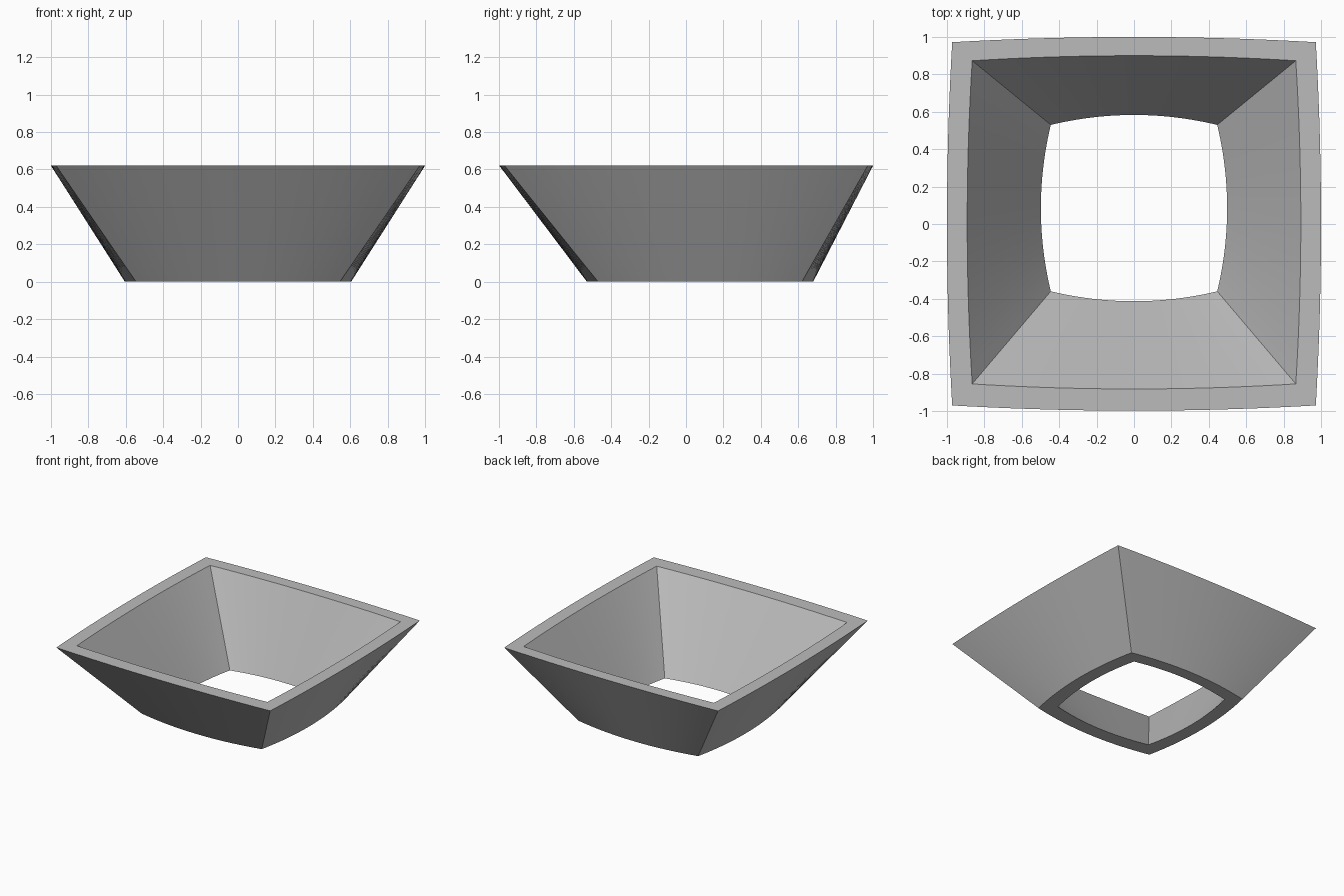
import bpy, bmesh
from math import radians
from mathutils import Vector

STEPS = 24
HEIGHT = 0.62

if "Cube" in bpy.data.objects:
    bpy.data.objects.remove(bpy.data.objects["Cube"], do_unlink=True)

grey = bpy.data.materials.new("plain_grey")
grey.use_nodes = True
colour = (0.5, 0.5, 0.5, 1)
grey.diffuse_color = colour
grey.node_tree.nodes["Principled BSDF"].inputs["Base Color"].default_value = colour


def bowed_loop(half_x, front, back, bulge, z):
    """Rectangle outline whose four sides bow outward."""
    corners = [Vector((-half_x, front, z)), Vector((half_x, front, z)),
               Vector((half_x, back, z)), Vector((-half_x, back, z))]
    points = []
    for i, a in enumerate(corners):
        b = corners[(i + 1) % 4]
        along = (b - a).normalized()
        outward = Vector((along.y, -along.x, 0))
        for s in range(STEPS):
            t = s / STEPS
            points.append(a.lerp(b, t) + outward * bulge * 4 * t * (1 - t))
    return points


# Outer and inner outlines at the base and the rim
outlines = [
    bowed_loop(0.545, -0.47, 0.62, 0.06, 0),
    bowed_loop(0.972, -0.97, 0.972, 0.028, HEIGHT),
    bowed_loop(0.865, -0.855, 0.873, 0.027, HEIGHT),
    bowed_loop(0.445, -0.36, 0.53, 0.053, 0),
]

# Join outlines in a closed ring: outer wall, rim, inner wall, base
bm = bmesh.new()
rings = [[bm.verts.new(p) for p in outline] for outline in outlines]
for k, ring in enumerate(rings):
    following = rings[(k + 1) % len(rings)]
    n = len(ring)
    for i in range(n):
        j = (i + 1) % n
        bm.faces.new((ring[i], ring[j], following[j], following[i]))
bmesh.ops.recalc_face_normals(bm, faces=bm.faces)
mesh = bpy.data.meshes.new("flared_frame")
bm.to_mesh(mesh)
bm.free()
mesh.materials.append(grey)

frame = bpy.data.objects.new("flared_frame", mesh)
bpy.context.collection.objects.link(frame)
bpy.ops.object.select_all(action='DESELECT')
frame.select_set(True)
bpy.context.view_layer.objects.active = frame
bpy.ops.object.shade_smooth_by_angle(angle=radians(30))
